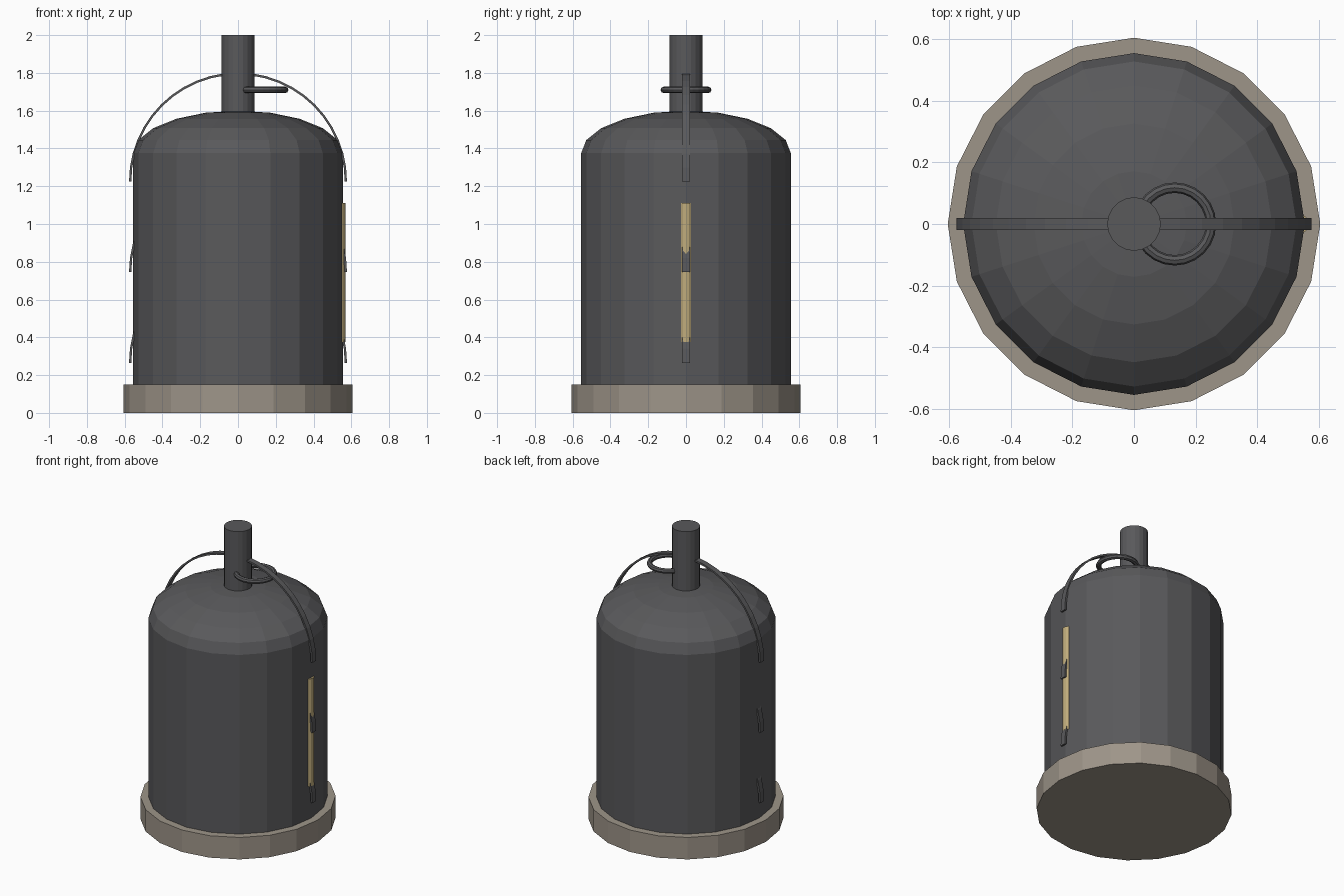
import bpy, bmesh, math

if "Cube" in bpy.data.objects:
    bpy.data.objects.remove(bpy.data.objects["Cube"])


def material(name, rgb):
    m = bpy.data.materials.new(name)
    m.diffuse_color = (*rgb, 1)
    m.use_nodes = True
    m.node_tree.nodes["Principled BSDF"].inputs["Base Color"].default_value = m.diffuse_color
    return m


iron = material("dark_iron", (0.10, 0.10, 0.105))
stone = material("stone", (0.34, 0.30, 0.25))
brass = material("brass", (0.52, 0.41, 0.20))


def add_object(name, bm, mat):
    bmesh.ops.recalc_face_normals(bm, faces=bm.faces)
    me = bpy.data.meshes.new(name)
    bm.to_mesh(me)
    bm.free()
    me.materials.append(mat)
    ob = bpy.data.objects.new(name, me)
    bpy.context.collection.objects.link(ob)
    return ob


def lathe(name, profile, mat, sides=20):
    """Closed solid of revolution from (radius, z) points."""
    bm = bmesh.new()
    vs = [bm.verts.new((r, 0, z)) for r, z in profile]
    es = [bm.edges.new(p) for p in zip(vs, vs[1:])]
    bmesh.ops.spin(bm, geom=vs + es, cent=(0, 0, 0), axis=(0, 0, 1),
                   angle=math.tau, steps=sides, use_duplicate=False)
    bmesh.ops.remove_doubles(bm, verts=bm.verts, dist=1e-4)
    return add_object(name, bm, mat)


def hoop(name, z, radius=0.577, thick=0.012, half_width=0.02, steps=24):
    """Flat half-circle strap arching over the x axis."""
    bm = bmesh.new()
    rings = []
    for i in range(steps + 1):
        a = math.pi * i / steps
        rings.append([bm.verts.new((r * math.cos(a), y, z + r * math.sin(a)))
                      for r, y in ((radius, -half_width), (radius, half_width),
                                   (radius - thick, half_width), (radius - thick, -half_width))])
    for a, b in zip(rings, rings[1:]):
        for k in range(4):
            bm.faces.new((a[k], a[k - 1], b[k - 1], b[k]))
    bm.faces.new(rings[0])
    bm.faces.new(rings[-1])
    return add_object(name, bm, iron)


# Base plinth
lathe("base", [(0, 0), (0.605, 0), (0.605, 0.15), (0, 0.15)], stone)

# Tank body with flattened dome
R, SHOULDER, RISE = 0.555, 1.375, 0.225
dome = [(R * math.cos(math.radians(a)), SHOULDER + RISE * math.sin(math.radians(a)))
        for a in range(0, 90, 18)]
lathe("tank_body", [(0, 0.14), (R, 0.14)] + dome + [(0, SHOULDER + RISE)], iron)

# Neck pipe
lathe("neck_pipe", [(0, 1.5), (0.087, 1.5), (0.087, 2.0), (0, 2.0)], iron)

# Three evenly spaced strap hoops; the lower two mostly sit inside the tank
for i, part in enumerate(("lower", "middle", "upper")):
    hoop(part + "_hoop", 0.265 + 0.48 * i)

# Pull ring through the neck
bpy.ops.mesh.primitive_torus_add(location=(0.132, 0, 1.71), major_radius=0.118,
                                 minor_radius=0.017, major_segments=24, minor_segments=8)
ring = bpy.context.object
ring.name = "pull_ring"
ring.data.materials.append(iron)

# Sight gauge on the right side
bpy.ops.mesh.primitive_cylinder_add(vertices=12, radius=1, depth=0.735,
                                    location=(0.542, 0, 0.743))
gauge = bpy.context.object
gauge.name = "sight_gauge"
gauge.scale = (0.026, 0.03, 1)
gauge.data.materials.append(brass)
